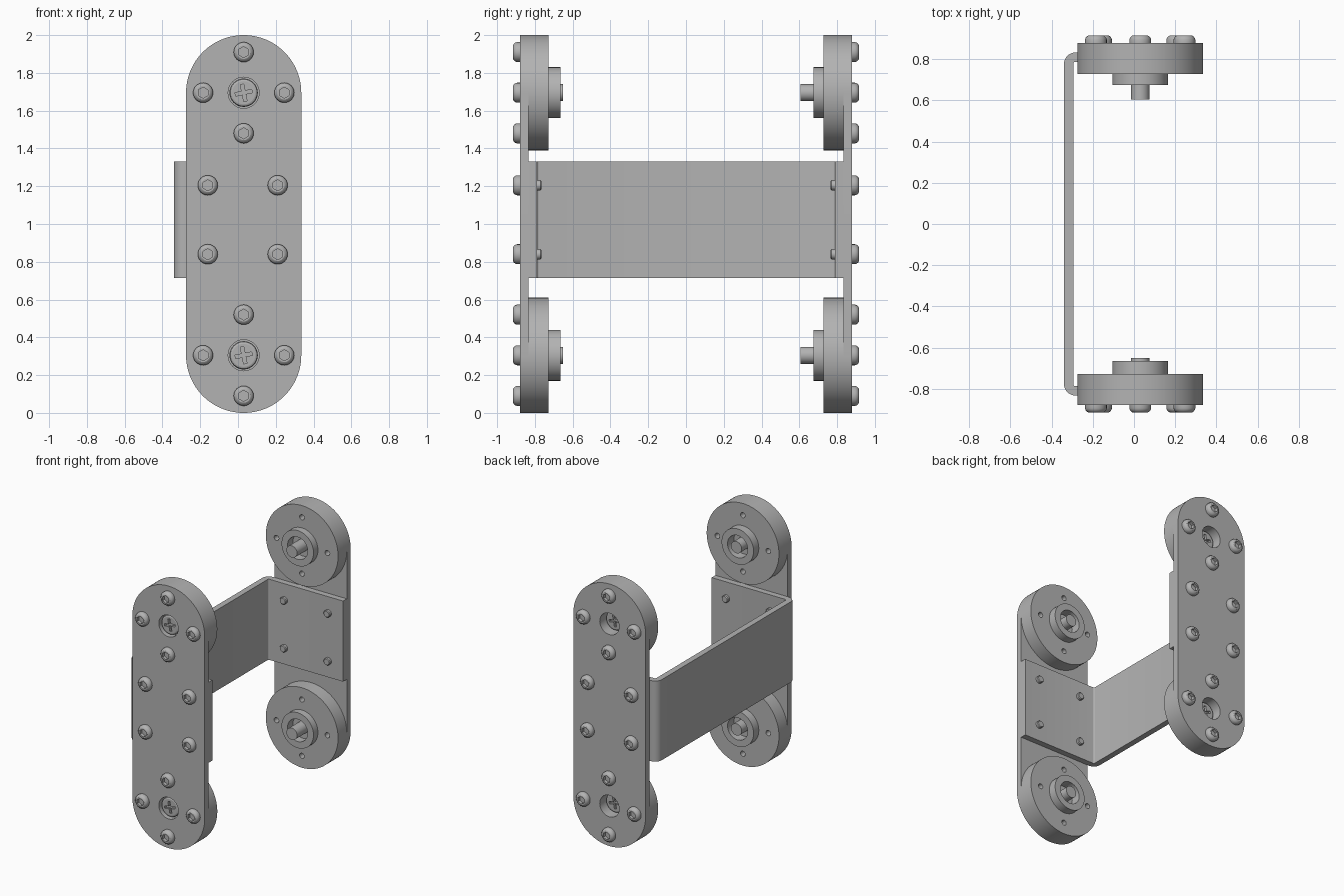
import bpy, bmesh
from math import pi, sin, cos, radians

if "Cube" in bpy.data.objects:
    bpy.data.objects.remove(bpy.data.objects["Cube"])

steel = bpy.data.materials.new("brushed grey")
steel.use_nodes = True
GREY = (0.45, 0.45, 0.45, 1)
steel.diffuse_color = GREY
steel.node_tree.nodes["Principled BSDF"].inputs["Base Color"].default_value = GREY


def finish(bm, name):
    """Weld, shade and colour a mesh."""
    bmesh.ops.remove_doubles(bm, verts=bm.verts, dist=1e-5)
    bmesh.ops.recalc_face_normals(bm, faces=bm.faces)
    mesh = bpy.data.meshes.new(name)
    bm.to_mesh(mesh)
    bm.free()
    mesh.shade_smooth()
    mesh.set_sharp_from_angle(angle=radians(30))
    mesh.materials.append(steel)
    return mesh


def arc(cx, cy, r, start=0, end=360, n=16):
    return [(cx + r * cos(radians(start + (end - start) * i / n)),
             cy + r * sin(radians(start + (end - start) * i / n))) for i in range(n + 1)]


def circle(r, cx=0, cy=0, n=48):
    return arc(cx, cy, r, n=n)[:-1]


def extrude(name, loops, low, high):
    """Extrude an outline (first loop) with holes (other loops)."""
    curve = bpy.data.curves.new(name, "CURVE")
    curve.dimensions, curve.fill_mode = "2D", "BOTH"
    curve.extrude = (high - low) / 2
    for loop in loops:
        spline = curve.splines.new("POLY")
        spline.points.add(len(loop) - 1)
        for point, (x, y) in zip(spline.points, loop):
            point.co = (x, y, 0, 1)
        spline.use_cyclic_u = True
    helper = bpy.data.objects.new(name, curve)
    bm = bmesh.new()
    raw = helper.to_mesh()
    bm.from_mesh(raw)
    helper.to_mesh_clear()
    bpy.data.objects.remove(helper)
    bpy.data.curves.remove(curve)
    bmesh.ops.translate(bm, verts=bm.verts, vec=(0, 0, (low + high) / 2))
    return finish(bm, name)


def lathe(name, profile, hex_from=None, hex_to=None, n=24):
    """Spin (radius, height) points; a range of them may be six-sided."""
    bm = bmesh.new()
    rings = []
    for k, (r, h) in enumerate(profile):
        ring = []
        for i in range(n):
            a = 2 * pi * i / n
            rr = r
            if hex_from is not None and hex_from <= k <= hex_to:
                rr = r * cos(pi / 6) / cos((a + pi / 6) % (pi / 3) - pi / 6)
            ring.append(bm.verts.new((rr * cos(a), rr * sin(a), h)))
        rings.append(ring)
    for a, b in zip(rings, rings[1:]):
        for i in range(n):
            j = (i + 1) % n
            bm.faces.new((a[i], a[j], b[j], b[i]))
    return finish(bm, name)


def place(mesh, side, x=0, z=0, d=0):
    """Stand a part up so its local z points outward on one side."""
    ob = bpy.data.objects.new(("front_" if side < 0 else "back_") + mesh.name.split(".")[0], mesh)
    ob.location = (x, side * d, z)
    ob.rotation_euler.x = -side * pi / 2
    bpy.context.collection.objects.link(ob)


def button_bolt(name, shank_r, length):
    return lathe(name, [(0, -length), (shank_r - .005, -length), (shank_r, -length + .006),
                        (shank_r, 0), (.053, 0), (.053, .015), (.05, .024), (.044, .031),
                        (.036, .036), (.029, .036), (.029, .012), (0, .012)], 9, 10)


CX, HUB_R, HUB_Z = .03, .305, .695
OUT, PLATE_IN = .88, .833

# Shared parts, with local z measured outward
stadium = arc(0, HUB_Z, HUB_R, 0, 180, 48) + arc(0, -HUB_Z, HUB_R, 180, 360, 48)
plate = extrude("plate", [stadium, circle(.082, 0, HUB_Z), circle(.082, 0, -HUB_Z)], PLATE_IN, OUT)
quarter = [(.215 * cos(k * pi / 2), .215 * sin(k * pi / 2)) for k in range(4)]
hub_disc = extrude("hub_disc", [circle(HUB_R, n=96), circle(.085)]
                   + [circle(.02, x, y, 16) for x, y in quarter], .728, PLATE_IN)
hub_floor = extrude("hub_floor", [circle(.086)], .74, .77)
hub_bolt = button_bolt("hub_bolt", .02, .1)
plate_bolt = button_bolt("plate_bolt", .027, .115)

# Axle screw: a lathed body and a cap with a cross cut through it
axle_screw = lathe("axle_screw", [(0, -.215), (.045, -.215), (.045, -.045), (.075, -.045),
                                  (.075, -.012), (.071, -.005), (.062, 0), (.06, 0),
                                  (.06, -.02), (0, -.02)], n=32)
W, L = .009, .045
arm = [(W, W), (W, L), (-W, L)]
cross = []
for k in range(4):
    a = k * pi / 2 + .2
    cross += [(x * cos(a) - y * sin(a), x * sin(a) + y * cos(a)) for x, y in arm]
screw_cap = extrude("screw_cap", [circle(.06, n=32), cross], -.02, 0)

# Both end assemblies
for side, boss_in, head in ((-1, .665, .865), (1, .675, .82)):
    place(plate, side, CX, 1)
    boss = extrude("hub_boss", [circle(.135), circle(.085)], boss_in, .73)
    for hz in (1 - HUB_Z, 1 + HUB_Z):
        for part in (hub_disc, hub_floor, boss):
            place(part, side, CX, hz)
        place(axle_screw, side, CX, hz, head)
        place(screw_cap, side, CX, hz, head)
        for x, z in quarter:
            place(hub_bolt, side, CX + x, hz + z, OUT)
    for x in (-.16, .21):
        for z in (.84, 1.205):
            place(plate_bolt, side, x, z, OUT)

# Bent sheet bracket joining the two plates
XO, YO, T, RO, RI = -.34, PLATE_IN, .045, .055, .01
END = CX + HUB_R
c, ci = XO + RO, XO + T + RI
outline = ([(END, YO)] + arc(c, YO - RO, RO, 90, 180, 8) + arc(c, RO - YO, RO, 180, 270, 8)
           + [(END, -YO), (END, T - YO)] + arc(ci, T + RI - YO, RI, 270, 180, 4)
           + arc(ci, YO - T - RI, RI, 180, 90, 4) + [(END, YO - T)])
bracket = extrude("bracket", [outline], .715, 1.33)
bpy.context.collection.objects.link(bpy.data.objects.new("bracket", bracket))
